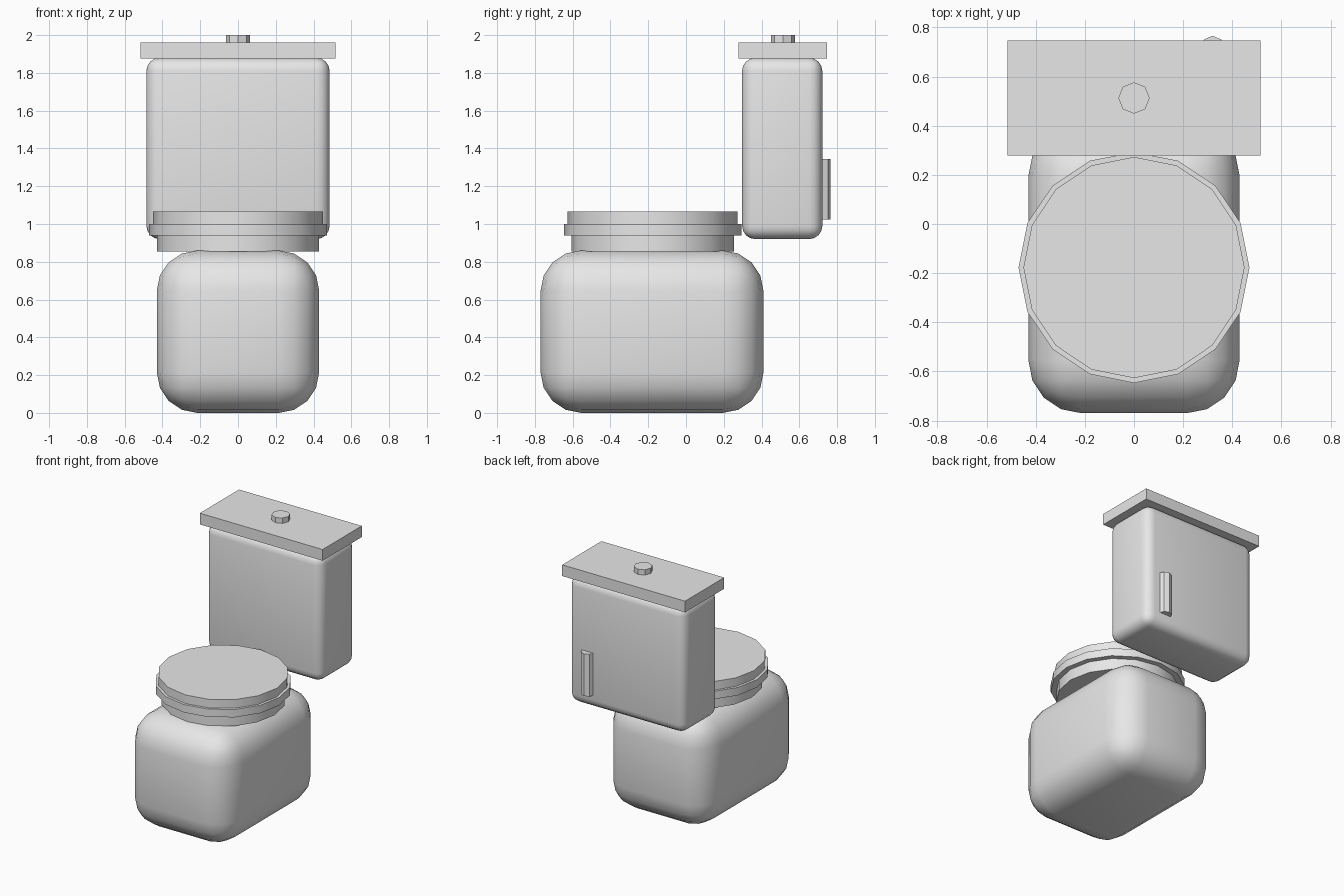
import bpy
import bmesh
from math import radians
from mathutils import Matrix, Vector

cube = bpy.data.objects.get("Cube")
if cube:
    bpy.data.objects.remove(cube, do_unlink=True)

# One plain ceramic colour
ceramic = bpy.data.materials.new("light_grey_ceramic")
ceramic.use_nodes = True
ceramic.diffuse_color = (0.8, 0.8, 0.8, 1)
ceramic.node_tree.nodes["Principled BSDF"].inputs["Base Color"].default_value = (0.8, 0.8, 0.8, 1)


def finish(name, bm):
    mesh = bpy.data.meshes.new(name)
    bm.to_mesh(mesh)
    bm.free()
    mesh.materials.append(ceramic)
    obj = bpy.data.objects.new(name, mesh)
    bpy.context.collection.objects.link(obj)
    bpy.ops.object.select_all(action='DESELECT')
    obj.select_set(True)
    bpy.context.view_layer.objects.active = obj
    bpy.ops.object.shade_smooth_by_angle(angle=radians(30))
    return obj


def box(name, low, high, radius=0):
    """Box between two corners, with optionally rounded edges."""
    low, high = Vector(low), Vector(high)
    bm = bmesh.new()
    bmesh.ops.create_cube(bm, size=1)
    bmesh.ops.scale(bm, vec=high - low, verts=bm.verts)
    bmesh.ops.translate(bm, vec=(low + high) / 2, verts=bm.verts)
    if radius:
        bmesh.ops.bevel(bm, geom=bm.edges[:], offset=radius, segments=4,
                        profile=0.5, affect='EDGES')
    return finish(name, bm)


def disc(name, x, y, bottom, top, radius, sides):
    """Upright cylinder between two heights."""
    bm = bmesh.new()
    bmesh.ops.create_cone(bm, cap_ends=True, segments=sides, radius1=radius,
                          radius2=radius, depth=top - bottom,
                          matrix=Matrix.Translation((x, y, (bottom + top) / 2)))
    return finish(name, bm)


# Rounded bowl body
box("bowl_base", (-0.43, -0.77, 0), (0.43, 0.41, 0.86), 0.215)

# Rim, seat and lid stacked on the bowl
BOWL_Y = -0.177
disc("bowl_rim", 0, BOWL_Y, 0.855, 0.945, 0.43, 16)
disc("seat", 0, BOWL_Y, 0.94, 1.0, 0.47, 16)
disc("seat_lid", 0, BOWL_Y, 1.0, 1.065, 0.45, 16)

# Water tank with its cover and push button
box("tank", (-0.485, 0.297, 0.92), (0.485, 0.722, 1.88), 0.07)
box("tank_cover", (-0.515, 0.278, 1.875), (0.515, 0.747, 1.96))
disc("flush_button", 0, 0.513, 1.955, 2.0, 0.064, 8)

# Small upright pipe on the back of the tank
disc("back_pipe", 0.32, 0.716, 1.025, 1.345, 0.05, 8)
